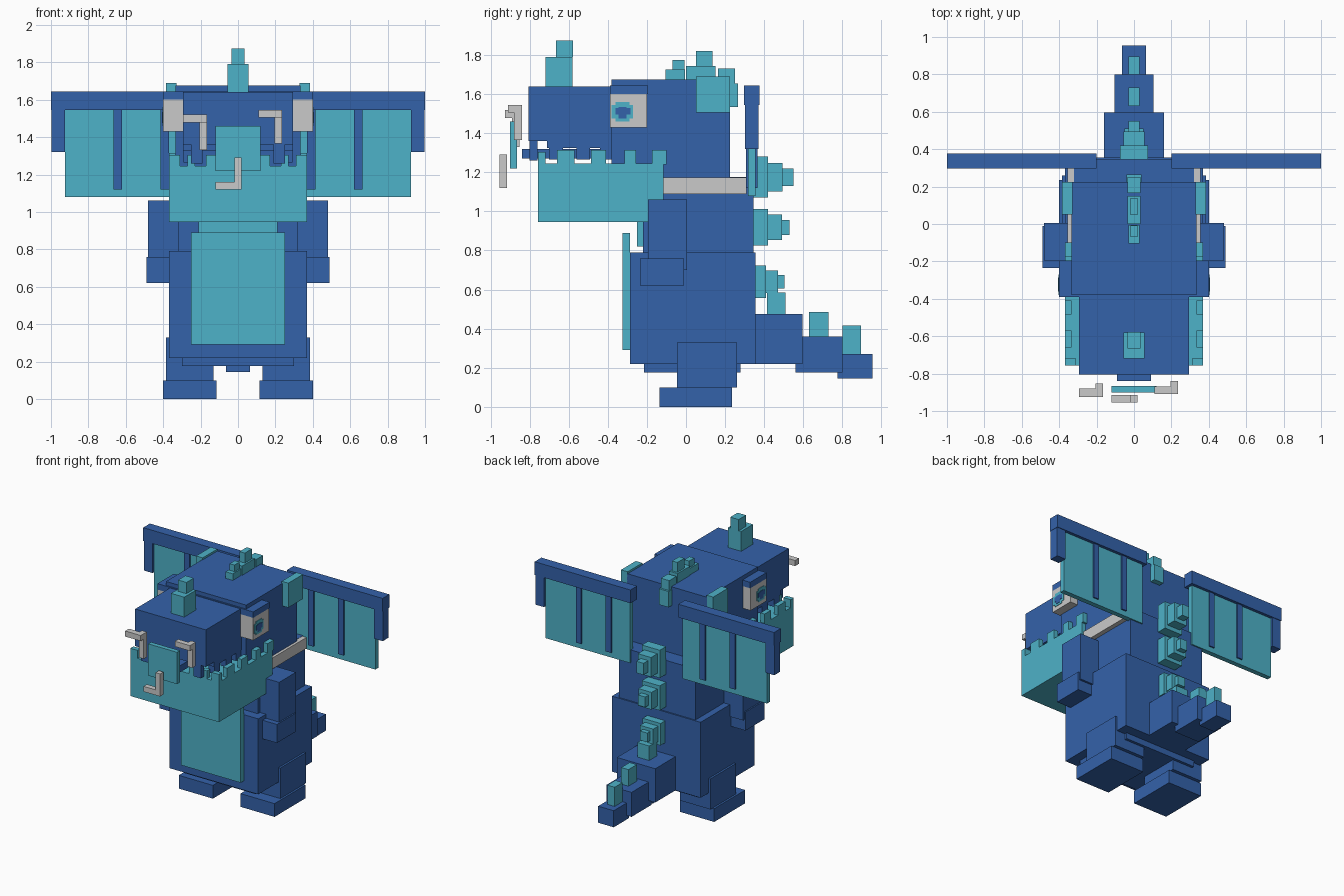
import bpy
import bmesh

cube = bpy.data.objects.get("Cube")
if cube:
    bpy.data.objects.remove(cube, do_unlink=True)


def material(name, rgb):
    m = bpy.data.materials.new(name)
    m.use_nodes = True
    m.diffuse_color = (*rgb, 1)
    m.node_tree.nodes["Principled BSDF"].inputs["Base Color"].default_value = (*rgb, 1)
    return m


BLUE = material("deep_blue", (0.034, 0.122, 0.402))
TEAL = material("teal", (0.076, 0.445, 0.578))
WHITE = material("light_grey", (0.59, 0.59, 0.59))


def part(name, mat, *boxes, mirror=False):
    """One object from boxes given as (x0, x1, y0, y1, z0, z1)."""
    bm = bmesh.new()
    for x0, x1, y0, y1, z0, z1 in boxes:
        for s in ((1, -1) if mirror else (1,)):
            vs = bmesh.ops.create_cube(bm, size=1)["verts"]
            bmesh.ops.scale(bm, vec=(x1 - x0, y1 - y0, z1 - z0), verts=vs)
            bmesh.ops.translate(bm, vec=(s * (x0 + x1) / 2, (y0 + y1) / 2, (z0 + z1) / 2), verts=vs)
    me = bpy.data.meshes.new(name)
    bm.to_mesh(me)
    bm.free()
    me.materials.append(mat)
    ob = bpy.data.objects.new(name, me)
    bpy.context.collection.objects.link(ob)
    return ob


def mid(w, y0, y1, z0, z1):
    """Box centred on x = 0 with half width w."""
    return (-w, w, y0, y1, z0, z1)


# Torso
part("lower_body", BLUE, mid(0.37, -0.287, 0.355, 0.22, 0.79))
part("hip_base", BLUE, mid(0.30, -0.215, 0.28, 0.175, 0.22))
part("upper_body", BLUE, mid(0.32, -0.22, 0.345, 0.79, 1.175))
part("belly_plate", TEAL, mid(0.25, -0.325, -0.287, 0.29, 0.89))
part("chest_plate", TEAL, mid(0.21, -0.25, -0.22, 0.82, 0.96))
part("neck_band", WHITE, (0.30, 0.355, -0.115, 0.31, 1.09, 1.173), mirror=True)

# Limbs
part("upper_arms", BLUE, (0.32, 0.48, -0.195, 0.005, 0.70, 1.06), mirror=True)
part("forearms", BLUE, (0.33, 0.49, -0.235, -0.01, 0.62, 0.76), mirror=True)
part("legs", BLUE, (0.13, 0.385, -0.045, 0.26, 0.10, 0.33), mirror=True)
part("feet", BLUE, (0.115, 0.40, -0.135, 0.235, 0, 0.10), mirror=True)

# Tail, tapering in three steps, with a spike on each
part("tail", BLUE,
     mid(0.16, 0.355, 0.595, 0.22, 0.475),
     mid(0.105, 0.56, 0.80, 0.175, 0.36),
     mid(0.065, 0.775, 0.955, 0.145, 0.27))
part("tail_spikes", TEAL,
     mid(0.05, 0.415, 0.51, 0.475, 0.585),
     mid(0.03, 0.63, 0.73, 0.36, 0.485),
     mid(0.03, 0.80, 0.895, 0.27, 0.415))

# Stepped spikes down the back: (centre height, half height, depth steps)
for i, (z, h, ys) in enumerate([(1.175, 0.105, (0.345, 0.42, 0.495, 0.55)),
                                (0.918, 0.093, (0.345, 0.42, 0.49, 0.53)),
                                (0.64, 0.083, (0.355, 0.41, 0.47, 0.505))]):
    part(f"back_spike_{i + 1}", TEAL,
         *[mid(w, ys[k], ys[k + 1], z - h * f, z + h * f)
           for k, (w, f) in enumerate([(0.075, 1), (0.055, 0.7), (0.03, 0.42)])])

# Head and snout
part("head", BLUE, mid(0.335, -0.38, 0.225, 1.17, 1.675))
part("brow", BLUE, mid(0.40, -0.39, -0.195, 1.60, 1.645))
part("snout", BLUE, mid(0.295, -0.805, -0.38, 1.36, 1.64),
     mid(0.295, -0.71, -0.38, 1.325, 1.36))
part("upper_teeth", BLUE,
     *[(0.245, 0.292, y, y + 0.07, 1.265, 1.36) for y in (-0.70, -0.56, -0.44)],
     (0.19, 0.25, -0.80, -0.76, 1.26, 1.36), mirror=True)
part("tongue", BLUE, mid(0.09, -0.84, -0.38, 1.27, 1.32))

# Jaw with notched rim
part("jaw", TEAL, mid(0.37, -0.757, -0.115, 0.945, 1.245))
part("jaw_teeth", TEAL,
     *[(0.335, 0.37, a, b, 1.24, 1.315) for a, b in
       ((-0.66, -0.57), (-0.485, -0.41), (-0.315, -0.255), (-0.175, -0.10))],
     *[(a, b, -0.757, -0.72, 1.24, 1.305) for a, b in
       ((0.31, 0.37), (0.23, 0.27), (0.12, 0.17))], mirror=True)

# Eyes with blocky irises
part("eyes", WHITE, (0.295, 0.40, -0.39, -0.20, 1.43, 1.60), mirror=True)
part("irises", TEAL, (0.398, 0.403, -0.38, -0.27, 1.475, 1.545),
     (0.398, 0.4035, -0.36, -0.29, 1.46, 1.56), mirror=True)
part("pupils", BLUE, (0.400, 0.406, -0.36, -0.285, 1.495, 1.53),
     (0.400, 0.4065, -0.345, -0.305, 1.475, 1.535), mirror=True)

# Ears, crest and nose horn
part("ears", TEAL, (0.33, 0.385, 0.05, 0.225, 1.505, 1.69), mirror=True)
part("crest", TEAL,
     mid(0.03, -0.105, -0.005, 1.67, 1.725), mid(0.02, -0.07, -0.008, 1.72, 1.775),
     mid(0.035, 0.0, 0.15, 1.67, 1.745), mid(0.022, 0.05, 0.135, 1.74, 1.82),
     mid(0.035, 0.165, 0.25, 1.60, 1.73), mid(0.04, 0.22, 0.265, 1.535, 1.655))
part("nose_horn", TEAL, mid(0.055, -0.72, -0.58, 1.64, 1.79),
     mid(0.035, -0.665, -0.578, 1.79, 1.875))

# Floating muzzle plate with bent prongs
part("muzzle_plate", TEAL, mid(0.12, -0.90, -0.865, 1.22, 1.46))
part("right_prong", WHITE, (-0.295, -0.165, -0.925, -0.88, 1.478, 1.52),
     (-0.205, -0.165, -0.89, -0.853, 1.33, 1.52))
part("left_prong", WHITE, (0.11, 0.235, -0.91, -0.87, 1.505, 1.545),
     (0.195, 0.235, -0.88, -0.84, 1.365, 1.545))
part("lower_prong", WHITE, (-0.12, 0.018, -0.955, -0.915, 1.12, 1.16),
     (-0.02, 0.018, -0.955, -0.915, 1.16, 1.29))

# Wings: spar with hooked end, membrane and struts
part("wing_spars", BLUE, (0.20, 1.0, 0.297, 0.377, 1.545, 1.645),
     (0.925, 0.998, 0.302, 0.372, 1.32, 1.55), mirror=True)
part("wing_membranes", TEAL, (0.22, 0.925, 0.318, 0.355, 1.08, 1.545), mirror=True)
part("wing_struts", BLUE,
     *[(x, x + 0.045, 0.308, 0.365, 1.12, 1.55) for x in (0.37, 0.62)], mirror=True)
